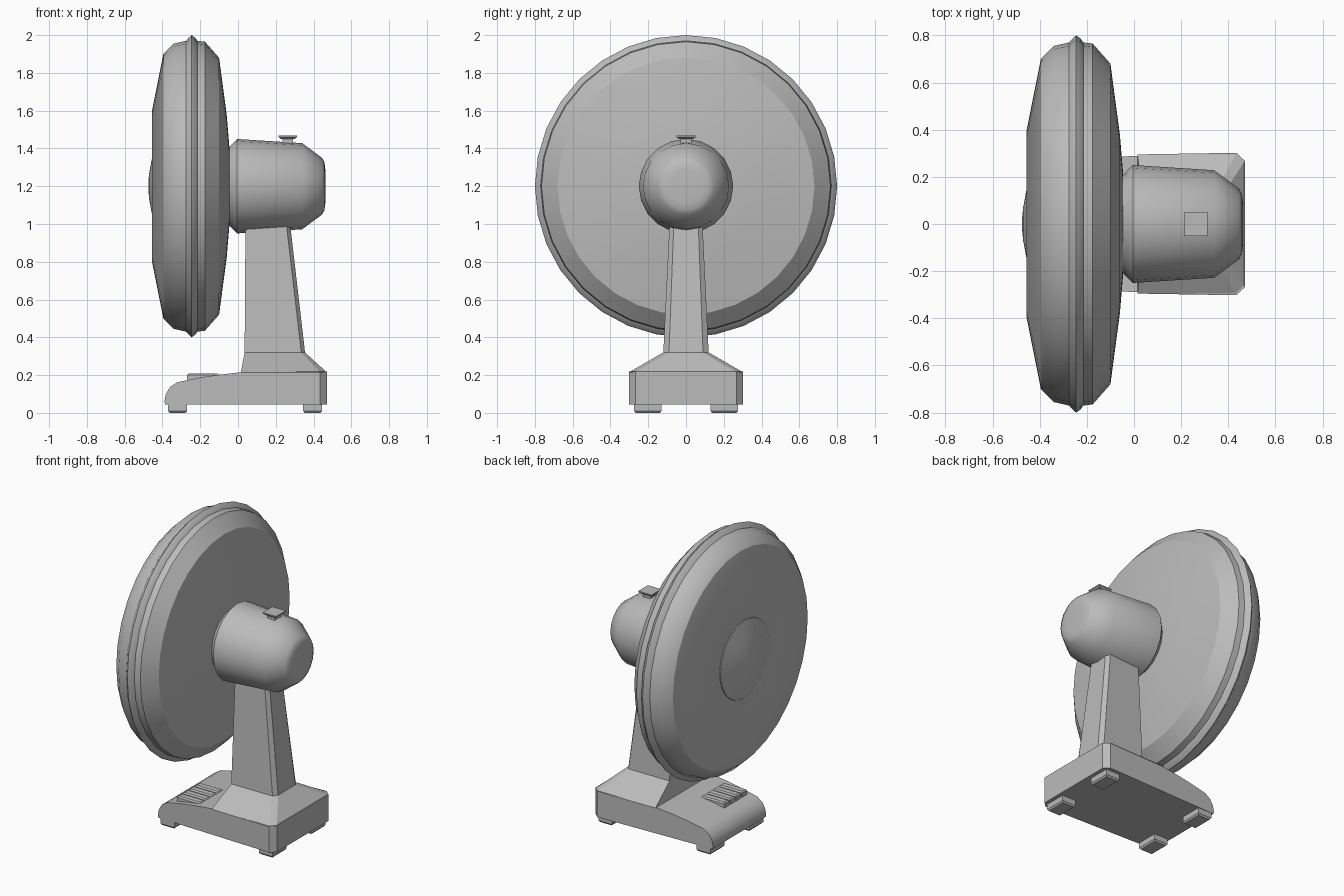
import bpy, bmesh, math

if "Cube" in bpy.data.objects:
    bpy.data.objects.remove(bpy.data.objects["Cube"])

grey = bpy.data.materials.new("plain grey")
grey.use_nodes = True
grey.diffuse_color = (0.5, 0.5, 0.5, 1)
grey.node_tree.nodes["Principled BSDF"].inputs["Base Color"].default_value = (0.5, 0.5, 0.5, 1)


def finish(name, bm, smooth=None):
    bmesh.ops.recalc_face_normals(bm, faces=bm.faces)
    mesh = bpy.data.meshes.new(name)
    bm.to_mesh(mesh)
    bm.free()
    mesh.materials.append(grey)
    obj = bpy.data.objects.new(name, mesh)
    bpy.context.collection.objects.link(obj)
    if smooth:
        bpy.ops.object.select_all(action='DESELECT')
        obj.select_set(True)
        bpy.context.view_layer.objects.active = obj
        bpy.ops.object.shade_smooth_by_angle(angle=math.radians(smooth))
    return obj


def loft(name, loops, smooth=None):
    """Skin between closed loops of equal length and cap both ends."""
    bm = bmesh.new()
    rings = [[bm.verts.new(p) for p in loop] for loop in loops]
    n = len(rings[0])
    for a, b in zip(rings, rings[1:]):
        for i in range(n):
            j = (i + 1) % n
            bm.faces.new((a[i], a[j], b[j], b[i]))
    bm.faces.new(rings[0])
    bm.faces.new(rings[-1])
    return finish(name, bm, smooth)


def lathe(name, profile, sides, smooth=32, axis_z=1.2):
    """Turn (x, radius) points around the horizontal fan axis."""
    turn = [2 * math.pi * i / sides for i in range(sides)]
    return loft(name, [[(x, r * math.sin(a), axis_z + r * math.cos(a)) for a in turn]
                       for x, r in profile], smooth)


def rect(x0, x1, y0, y1, z, inset=0):
    x0, x1, y0, y1 = x0 + inset, x1 - inset, y0 + inset, y1 - inset
    return [(x0, y0, z), (x1, y0, z), (x1, y1, z), (x0, y1, z)]


def mirrored(half, z):
    """Mirror an (x, y) half outline across the centre line."""
    return [(x, y, z) for x, y in half] + [(x, -y, z) for x, y in reversed(half)]


# Grille shell with dished front and rim band
lathe("grille", [(-0.42, 0.2), (-0.425, 0.26), (-0.455, 0.4), (-0.395, 0.7),
                 (-0.34, 0.755), (-0.275, 0.77), (-0.262, 0.785), (-0.245, 0.8),
                 (-0.225, 0.785), (-0.215, 0.77), (-0.175, 0.765), (-0.1, 0.68),
                 (-0.06, 0.38), (-0.045, 0.2)], 32)

# Domed cap in the middle of the grille
lathe("grille_cap", [(-0.41, 0.26), (-0.43, 0.255), (-0.455, 0.15),
                     (-0.47, 0.07), (-0.475, 0.02)], 32, 40)

# Motor housing
lathe("motor_housing", [(-0.06, 0.2), (-0.045, 0.21), (-0.005, 0.25), (0.34, 0.228),
                        (0.445, 0.15), (0.458, 0.125), (0.462, 0.09)], 20, 36)

# Oscillation knob
loft("knob", [rect(0.235, 0.29, -0.03, 0.03, 1.4), rect(0.235, 0.29, -0.03, 0.03, 1.45),
              rect(0.225, 0.3, -0.038, 0.038, 1.45), rect(0.215, 0.312, -0.05, 0.05, 1.46),
              rect(0.215, 0.312, -0.05, 0.05, 1.468)])

# Neck and the flared skirt under it
neck_foot = [(0.035, 0.12), (0.335, 0.12), (0.355, 0.09)]
loft("neck", [mirrored(neck_foot, 0.32),
              mirrored([(0.04, 0.085), (0.25, 0.085), (0.27, 0.063)], 1.05)])
loft("skirt", [mirrored([(0.015, 0.295), (0.435, 0.302), (0.47, 0.268)], 0.215),
               mirrored(neck_foot, 0.32)])

# Base body: side profile extruded across, rear corners chamfered
side = [(-0.385, 0.045), (-0.39, 0.06), (-0.382, 0.1), (-0.36, 0.137), (-0.32, 0.163),
        (-0.2, 0.187), (-0.1, 0.202), (0.015, 0.215), (0.435, 0.219), (0.47, 0.219),
        (0.47, 0.045), (0.435, 0.045)]


def half_width(x):
    return 0.268 if x > 0.45 else 0.288 + 0.03 * x


bm = bmesh.new()
walls = [[bm.verts.new((x, s * half_width(x), z)) for x, z in side] for s in (-1, 1)]
for wall in walls:
    bm.faces.new(wall[:8] + [wall[8], wall[11]])
    bm.faces.new(wall[8:])
for i in range(len(side)):
    j = (i + 1) % len(side)
    bm.faces.new((walls[0][i], walls[0][j], walls[1][j], walls[1][i]))
finish("base", bm, 32)

# Row of push buttons
for i in range(4):
    y = -0.25 + 0.062 * i
    loft(f"button_{i + 1}", [rect(-0.27, -0.1, y, y + 0.052, 0.165),
                             rect(-0.27, -0.1, y, y + 0.052, 0.2),
                             rect(-0.27, -0.1, y, y + 0.052, 0.208, 0.008)])

# Four feet
for label, x in (("front", -0.37), ("rear", 0.345)):
    for hand, y in (("left", 0.13), ("right", -0.275)):
        box = (x, x + 0.1, y, y + 0.145)
        loft(f"{label}_{hand}_foot", [rect(*box, 0, 0.008), rect(*box, 0.01),
                                      rect(*box, 0.05)])
